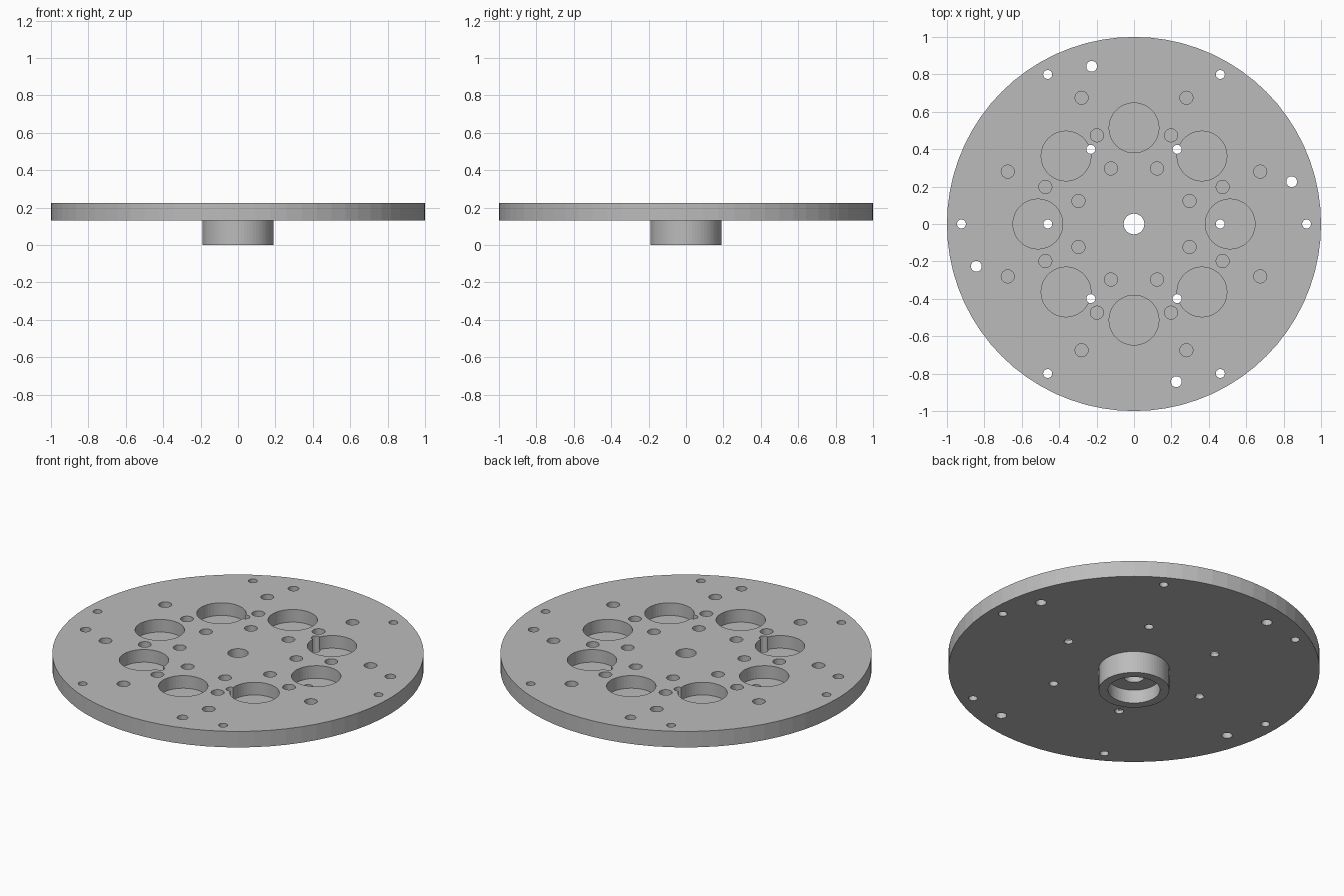
import bpy, bmesh
from math import radians, cos, sin, tau

if "Cube" in bpy.data.objects:
    bpy.data.objects.remove(bpy.data.objects["Cube"])

TOP, UNDER, FLOOR = 0.225, 0.13, 0.15   # plate top, plate underside, pocket floor


def make_material(name, rgb):
    mat = bpy.data.materials.new(name)
    mat.use_nodes = True
    colour = (*rgb, 1)
    mat.diffuse_color = colour
    mat.node_tree.nodes["Principled BSDF"].inputs["Base Color"].default_value = colour
    return mat


def make_object(name, bm):
    bmesh.ops.recalc_face_normals(bm, faces=bm.faces)
    mesh = bpy.data.meshes.new(name)
    bm.to_mesh(mesh)
    bm.free()
    obj = bpy.data.objects.new(name, mesh)
    bpy.context.collection.objects.link(obj)
    return obj


def lathe(name, profile, steps):
    """Revolve a closed radius/height outline around z."""
    bm = bmesh.new()
    rings = [[bm.verts.new((r * cos(tau * i / steps), r * sin(tau * i / steps), z))
              for r, z in profile] for i in range(steps)]
    n = len(profile)
    for i in range(steps):
        a, b = rings[i], rings[(i + 1) % steps]
        for j in range(n):
            k = (j + 1) % n
            bm.faces.new((a[j], b[j], b[k], a[k]))
    return make_object(name, bm)


def polar(radius, count, start=0):
    angles = [radians(start + 360 * i / count) for i in range(count)]
    return [(radius * cos(a), radius * sin(a)) for a in angles]


def mirrored(a, b):
    """Eight spots: both orders of the pair with every sign."""
    return [(sx * x, sy * y) for x, y in ((a, b), (b, a))
            for sx in (-1, 1) for sy in (-1, 1)]


def drill(target, name, groups, bottom, sides):
    """Cut cylinders out of the target from above; groups hold (radius, spots)."""
    bm = bmesh.new()
    height = TOP + 0.1 - bottom
    for radius, spots in groups:
        for x, y in spots:
            made = bmesh.ops.create_cone(bm, cap_ends=True, segments=sides, radius1=radius,
                                         radius2=radius, depth=height)
            bmesh.ops.translate(bm, verts=made["verts"], vec=(x, y, bottom + height / 2))
    cutter = make_object(name, bm)
    cutter.hide_render = True
    mod = target.modifiers.new(name, "BOOLEAN")
    mod.operation, mod.solver, mod.object = "DIFFERENCE", "EXACT", cutter
    bpy.context.view_layer.objects.active = target
    bpy.ops.object.modifier_apply(modifier=mod.name)
    bpy.data.objects.remove(cutter)


# Disc with centre hole and hollow hub underneath
plate = lathe("round_plate", [(0.055, TOP), (1, TOP), (1, UNDER), (0.19, UNDER), (0.19, 0),
                              (0.14, 0), (0.14, 0.08), (0.055, 0.08)], 72)

# Large round pockets
drill(plate, "pocket_cutter", [(0.133, polar(0.514, 8))], FLOOR, 48)

# Small blind holes
drill(plate, "blind_hole_cutter", [(0.035, mirrored(0.28, 0.675) + mirrored(0.198, 0.474)
                                    + mirrored(0.123, 0.297))], FLOOR, 24)

# Holes right through the plate
drill(plate, "through_hole_cutter", [(0.024, polar(0.923, 6) + polar(0.461, 6)),
                                     (0.029, polar(0.873, 4, 15))], UNDER - 0.1, 24)

plate.data.materials.clear()
plate.data.materials.append(make_material("plain grey", (0.5, 0.5, 0.5)))
for poly in plate.data.polygons:
    poly.material_index = 0
